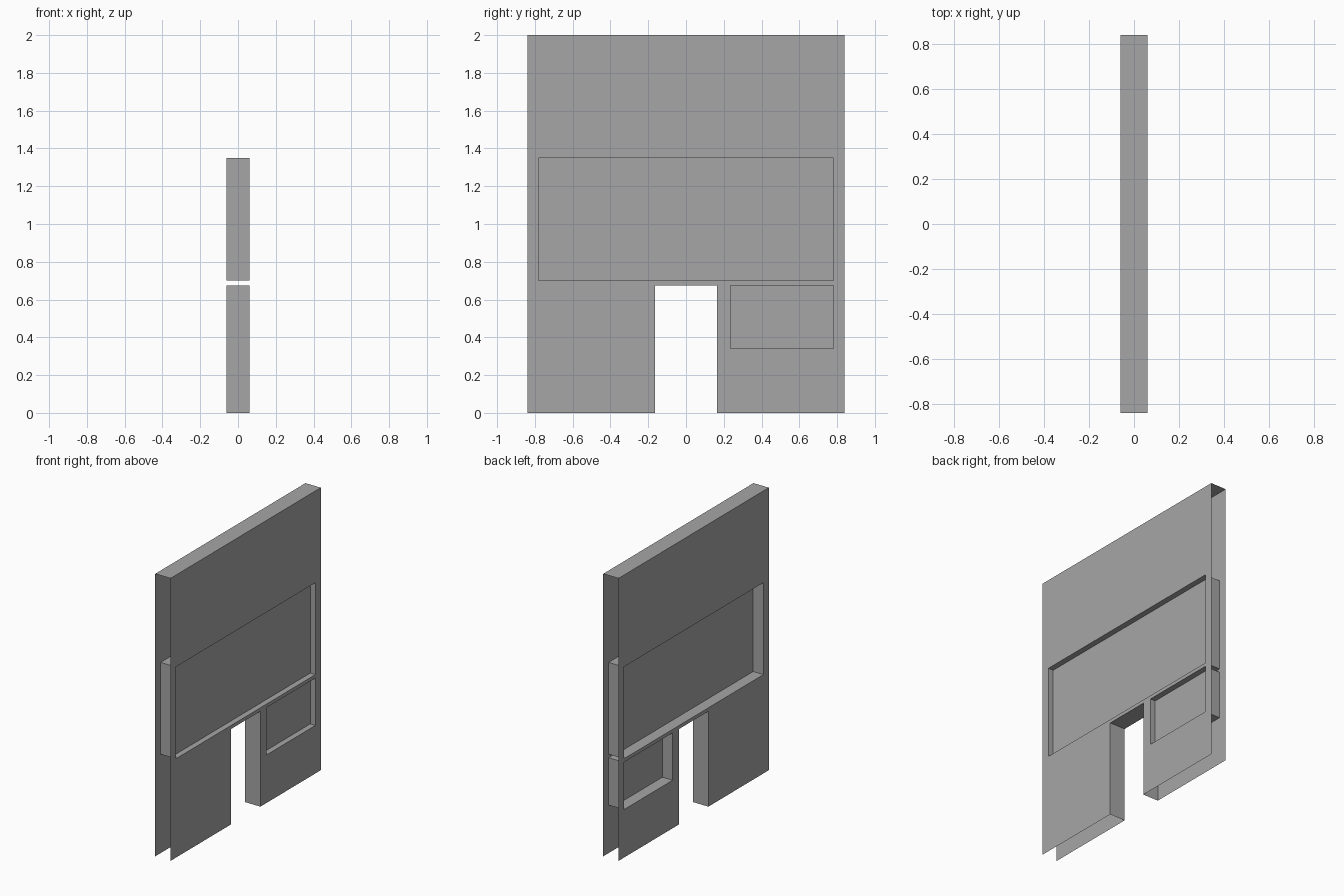
import bpy
import bmesh

cube = bpy.data.objects.get("Cube")
if cube:
    bpy.data.objects.remove(cube, do_unlink=True)

HALF_T, HALF_W, HEIGHT = 0.06, 0.84, 2.0
PANE_X = 0.02

# Openings as (y0, y1, z0, z1)
DOOR = (-0.165, 0.165, 0.0, 0.675)
WINDOWS = {"large_window": (-0.78, 0.78, 0.70, 1.35),
           "small_window": (0.235, 0.78, 0.34, 0.675)}
OPENINGS = [DOOR, *WINDOWS.values()]

grey = bpy.data.materials.new("plain_grey")
grey.use_nodes = True
colour = (0.38, 0.38, 0.38, 1.0)
grey.diffuse_color = colour
grey.node_tree.nodes["Principled BSDF"].inputs["Base Color"].default_value = colour


def make_object(name, quads):
    """Build one flat-shaded mesh from a list of four-cornered faces."""
    bm = bmesh.new()
    for quad in quads:
        bm.faces.new([bm.verts.new(p) for p in quad])
    bmesh.ops.remove_doubles(bm, verts=bm.verts, dist=0.0001)
    mesh = bpy.data.meshes.new(name)
    bm.to_mesh(mesh)
    bm.free()
    mesh.materials.append(grey)
    obj = bpy.data.objects.new(name, mesh)
    bpy.context.collection.objects.link(obj)
    return obj


def upright(x, y0, y1, z0, z1, facing=1):
    """A rectangle across x, facing +x or -x."""
    quad = [(x, y0, z0), (x, y1, z0), (x, y1, z1), (x, y0, z1)]
    return quad if facing > 0 else quad[::-1]


def across(a, b):
    """A face running through the wall thickness, between two (y, z) points."""
    t = HALF_T
    return [(t, *a), (t, *b), (-t, *b), (-t, *a)]


def lining(y0, y1, z0, z1, sill=True):
    """Faces round an opening, turned towards its middle."""
    path = [(y0, z0), (y0, z1), (y1, z1), (y1, z0)]
    quads = [across(b, a) for a, b in zip(path, path[1:])]
    if sill:
        quads.append(across(path[0], path[3]))
    return quads


def in_opening(y, z):
    return any(y0 < y < y1 and z0 < z < z1 for y0, y1, z0, z1 in OPENINGS)


# Two wall skins divided along the opening edges, open at the ends and base
ys = sorted({-HALF_W, HALF_W, *(v for o in OPENINGS for v in o[:2])})
zs = sorted({0.0, HEIGHT, *(v for o in OPENINGS for v in o[2:])})
cells = [(y0, y1, z0, z1)
         for y0, y1 in zip(ys, ys[1:]) for z0, z1 in zip(zs, zs[1:])
         if not in_opening((y0 + y1) / 2, (z0 + z1) / 2)]
for name, side in (("left_wall_skin", 1), ("right_wall_skin", -1)):
    make_object(name, [upright(side * HALF_T, *c, side) for c in cells])

# Top cap
make_object("wall_top", [across((-HALF_W, HEIGHT), (HALF_W, HEIGHT))])

# Doorway jambs and head
make_object("doorway_lining", lining(*DOOR, sill=False))

# Window linings and recessed panes
for name, opening in WINDOWS.items():
    make_object(name + "_lining", lining(*opening))
    make_object(name + "_pane", [upright(PANE_X, *opening)])
